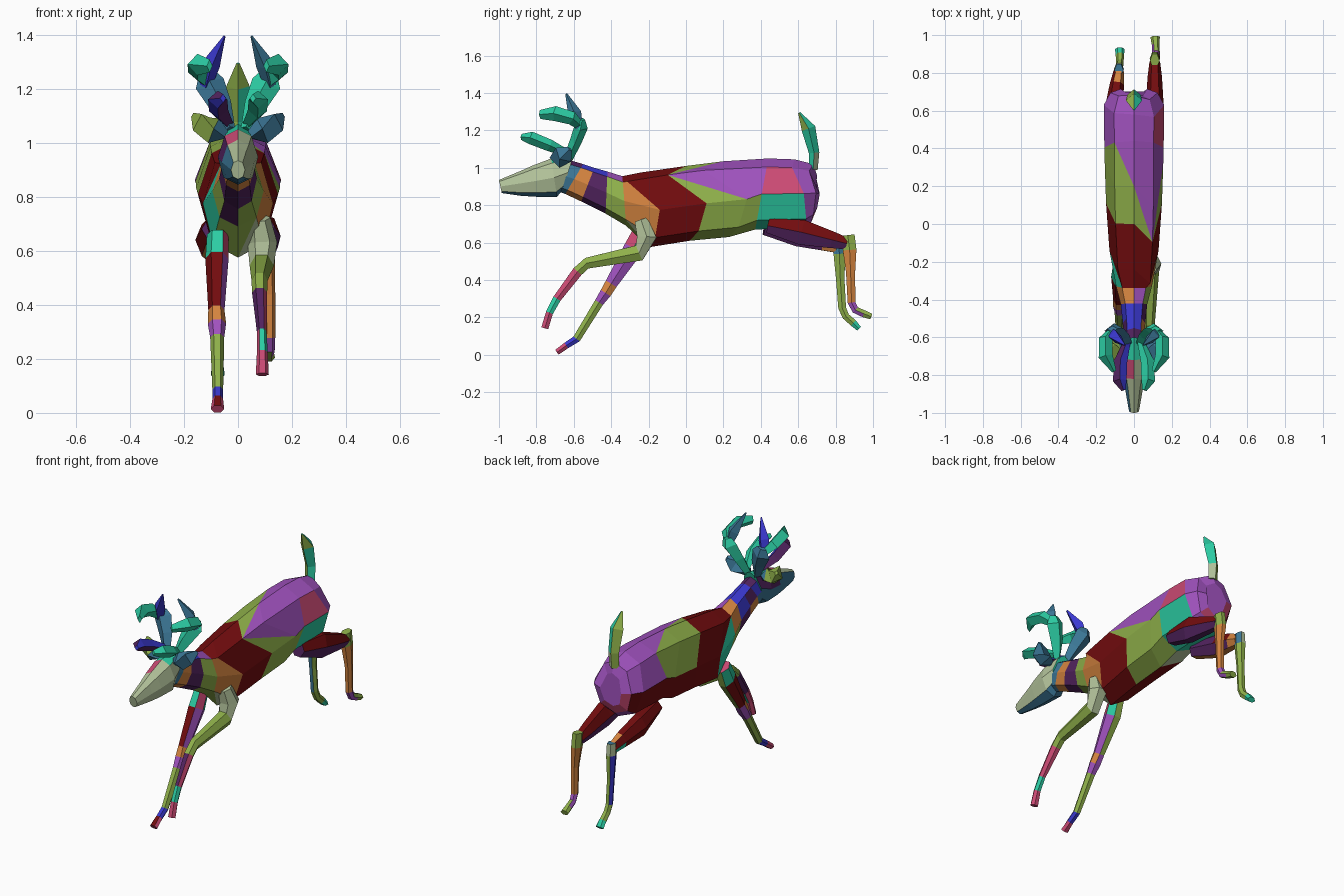
import bpy, bmesh, math
from mathutils import Vector

cube = bpy.data.objects.get("Cube")
if cube:
    bpy.data.objects.remove(cube, do_unlink=True)

# Patchwork palette: letter -> (name, sRGB colour)
PALETTE = {
    "G": ("olive_green", 0x8FB04A), "R": ("dark_red", 0x720C0E),
    "P": ("purple", 0xA052BE), "V": ("dark_violet", 0x52235F),
    "T": ("teal", 0x2CCDA4), "B": ("blue", 0x3B39D2),
    "S": ("slate_blue", 0x3C7898), "O": ("orange", 0xD4843F),
    "K": ("pink", 0xCB4A74), "L": ("sage", 0xB2C29A),
}
LETTERS = "".join(PALETTE)


def linear(c):
    return c / 12.92 if c <= 0.04045 else ((c + 0.055) / 1.055) ** 2.4


MATERIALS = []
for label, code in PALETTE.values():
    rgba = [linear(((code >> s) & 255) / 255) for s in (16, 8, 0)] + [1.0]
    mat = bpy.data.materials.new(label)
    mat.use_nodes = True
    mat.diffuse_color = rgba
    bsdf = mat.node_tree.nodes["Principled BSDF"]
    bsdf.inputs["Base Color"].default_value = rgba
    bsdf.inputs["Roughness"].default_value = 0.8
    MATERIALS.append(mat)


def skin(name, rings, paint):
    """Join rings with faces. Paint has a row per band and a mark per side:
    one letter for a quad, X/Y or X|Y for two triangles (front one first)."""
    bm = bmesh.new()
    loops = [[bm.verts.new(p) for p in ring] for ring in rings]
    n = len(rings[0])

    def add(verts, letter):
        bm.faces.new(verts).material_index = LETTERS.index(letter)

    for a, b, row in zip(loops, loops[1:], paint):
        marks = row.split() if " " in row else row
        for i in range(n):
            j = (i + 1) % n
            mark = marks[i % len(marks)]
            if "/" in mark:
                add((a[i], a[j], b[j]), mark[0])
                add((a[i], b[j], b[i]), mark[2])
            elif "|" in mark:
                add((a[i], a[j], b[i]), mark[0])
                add((a[j], b[j], b[i]), mark[2])
            else:
                add((a[i], a[j], b[j], b[i]), mark)
    add(loops[0], paint[0][0])
    add(loops[-1], paint[-1][0])
    bmesh.ops.recalc_face_normals(bm, faces=bm.faces)
    mesh = bpy.data.meshes.new(name)
    bm.to_mesh(mesh)
    bm.free()
    for mat in MATERIALS:
        mesh.materials.append(mat)
    obj = bpy.data.objects.new(name, mesh)
    bpy.context.scene.collection.objects.link(obj)


# Half outline of a trunk section: share of width, share of height, share of bend
SECTION = [(0, 1, 0), (0.66, 0.88, -1), (1, 0.5, 1), (0.72, 0.13, 0.5),
           (0, 0, 0), (-0.72, 0.13, 0.5), (-1, 0.5, 1), (-0.66, 0.88, 0)]


def trunk(name, stations, paint):
    """Stations: top y, top z, bottom y, bottom z, half width, zigzag bend in y."""
    skin(name, [[(sx * w, by + (ty - by) * h + bend * k, bz + (tz - bz) * h)
                 for sx, h, k in SECTION]
                for ty, tz, by, bz, w, bend in stations], paint)


def limb(name, path, paint, sides=6):
    """Path: x, y, z, sideways radius, depth radius."""
    pts = [Vector(p[:3]) for p in path]
    rings = []
    for k, p in enumerate(path):
        t = (pts[min(k + 1, len(pts) - 1)] - pts[max(k - 1, 0)]).normalized()
        u = (Vector((1, 0, 0)) - t * t.x).normalized()
        v = t.cross(u)
        angles = [math.tau * i / sides for i in range(sides)]
        rings.append([pts[k] + u * math.cos(a) * p[3] + v * math.sin(a) * p[4]
                      for a in angles])
    skin(name, rings, paint)


# Body and neck, from throat to rump
trunk("body", [
    (-0.62, 1.04, -0.70, 0.88, 0.055, 0),
    (-0.55, 1.02, -0.645, 0.86, 0.055, 0),
    (-0.49, 1.00, -0.56, 0.82, 0.06, 0),
    (-0.42, 0.98, -0.43, 0.755, 0.07, 0),
    (-0.34, 0.955, -0.32, 0.69, 0.095, 0),
    (-0.24, 0.975, -0.20, 0.575, 0.13, 0.08),
    (0.00, 1.01, 0.02, 0.61, 0.148, 0.10),
    (0.20, 1.035, 0.23, 0.63, 0.155, 0.11),
    (0.44, 1.05, 0.37, 0.67, 0.157, 0),
    (0.58, 1.045, 0.64, 0.68, 0.16, 0.02),
    (0.68, 1.02, 0.67, 0.71, 0.125, 0.02),
    (0.70, 0.96, 0.69, 0.76, 0.07, 0.02),
], ["VSSSSSBV", "BOOOOOVB", "BVVVVVBB", "PGGGVGOO", "R O O G/L G T T|R R", "RRRRRRRR",
    "G|P G/P G G R R G G", "P P G G L R G G|P", "PKTTTRPP", "PPPPPRPP", "PPPKKKPP"])

# Head
trunk("head", [
    (-1.00, 0.935, -0.985, 0.865, 0.026, 0),
    (-0.88, 0.985, -0.88, 0.85, 0.046, 0),
    (-0.82, 1.012, -0.80, 0.845, 0.06, 0),
    (-0.72, 1.05, -0.69, 0.845, 0.075, 0),
    (-0.60, 1.07, -0.66, 0.88, 0.058, 0),
], ["LLLSSSSL", "LLLSSSSL", "LLLSSSVK", "TLLSSSVT"])

# Ears and antlers, mirrored, with their own patches on each side
for s, side, ear, beam, brow, curl, spike in (
        (1, "left", "S", "T", "T", "T", "S"), (-1, "right", "G", "S", "BV", "T", "B")):
    limb(side + "_ear", [
        (s * 0.045, -0.66, 1.03, 0.02, 0.02), (s * 0.09, -0.67, 1.045, 0.05, 0.06),
        (s * 0.135, -0.655, 1.07, 0.045, 0.055), (s * 0.165, -0.62, 1.10, 0.01, 0.015),
    ], ["S", ear, ear], 4)
    limb(side + "_antler_beam", [
        (s * 0.03, -0.63, 1.05, 0.02, 0.025), (s * 0.065, -0.59, 1.14, 0.042, 0.032),
        (s * 0.105, -0.56, 1.22, 0.055, 0.036), (s * 0.115, -0.555, 1.26, 0.03, 0.015),
    ], [beam] * 3, 4)
    limb(side + "_brow_tine", [
        (s * 0.035, -0.62, 1.07, 0.018, 0.018), (s * 0.072, -0.73, 1.12, 0.036, 0.032),
        (s * 0.075, -0.83, 1.16, 0.036, 0.034), (s * 0.055, -0.88, 1.165, 0.012, 0.016),
    ], [brow] * 3, 4)
    limb(side + "_curled_tine", [
        (s * 0.11, -0.56, 1.22, 0.022, 0.022), (s * 0.15, -0.61, 1.265, 0.036, 0.036),
        (s * 0.15, -0.70, 1.29, 0.038, 0.04), (s * 0.105, -0.78, 1.285, 0.012, 0.024),
    ], [curl] * 3, 4)
    limb(side + "_spike_tine", [
        (s * 0.12, -0.57, 1.21, 0.022, 0.02), (s * 0.10, -0.595, 1.29, 0.034, 0.036),
        (s * 0.05, -0.64, 1.395, 0.004, 0.006),
    ], [spike] * 2, 4)

# Tail
limb("tail", [
    (0, 0.68, 0.99, 0.032, 0.024), (0, 0.685, 1.08, 0.035, 0.028),
    (0, 0.655, 1.21, 0.043, 0.038), (0, 0.605, 1.295, 0.006, 0.006),
], ["LGGT", "TGGT", "TGGG"], 4)

# Front legs
limb("left_front_leg", [
    (0.08, -0.24, 0.72, 0.04, 0.04), (0.09, -0.21, 0.63, 0.055, 0.06),
    (0.088, -0.25, 0.545, 0.045, 0.05), (0.08, -0.53, 0.49, 0.03, 0.034),
    (0.08, -0.58, 0.445, 0.028, 0.032), (0.088, -0.69, 0.30, 0.018, 0.025),
    (0.09, -0.73, 0.225, 0.02, 0.022), (0.09, -0.755, 0.142, 0.024, 0.022),
], ["L", "L", "G", "G", "KVVVKK", "TTKKTT", "K"])
limb("right_front_leg", [
    (-0.075, -0.24, 0.66, 0.04, 0.05), (-0.078, -0.28, 0.57, 0.043, 0.06),
    (-0.08, -0.40, 0.38, 0.03, 0.038), (-0.078, -0.43, 0.33, 0.034, 0.035),
    (-0.077, -0.465, 0.28, 0.026, 0.028), (-0.075, -0.585, 0.085, 0.02, 0.024),
    (-0.075, -0.64, 0.05, 0.02, 0.02), (-0.076, -0.69, 0.014, 0.025, 0.018),
], ["KTTTGT", "PRRRGP", "OOOPPO", "P", "G", "B", "KRKKKK"])

# Hind legs
limb("left_thigh", [
    (0.09, 0.44, 0.69, 0.045, 0.045), (0.11, 0.62, 0.655, 0.048, 0.078),
    (0.11, 0.78, 0.615, 0.038, 0.052), (0.11, 0.86, 0.595, 0.028, 0.036),
], ["VVVRRR"] * 3)
limb("left_hind_leg", [
    (0.11, 0.865, 0.64, 0.025, 0.042), (0.11, 0.875, 0.56, 0.027, 0.042),
    (0.118, 0.88, 0.44, 0.02, 0.028), (0.118, 0.885, 0.28, 0.02, 0.024),
    (0.117, 0.905, 0.24, 0.02, 0.022), (0.114, 0.95, 0.22, 0.02, 0.022),
    (0.112, 0.99, 0.205, 0.025, 0.018),
], ["G", "O", "O", "P", "PGPPGG", "G"])
limb("right_thigh", [
    (-0.09, 0.42, 0.68, 0.045, 0.045), (-0.11, 0.60, 0.64, 0.048, 0.07),
    (-0.09, 0.74, 0.60, 0.038, 0.05), (-0.08, 0.81, 0.575, 0.028, 0.035),
], ["VORRRV", "VORRRR", "OOTROO"])
limb("right_hind_leg", [
    (-0.08, 0.815, 0.61, 0.024, 0.036), (-0.08, 0.82, 0.54, 0.027, 0.036),
    (-0.08, 0.825, 0.40, 0.02, 0.026), (-0.077, 0.835, 0.25, 0.02, 0.024),
    (-0.075, 0.855, 0.205, 0.02, 0.022), (-0.075, 0.895, 0.17, 0.022, 0.022),
    (-0.075, 0.925, 0.14, 0.026, 0.016),
], ["SSLLLS", "GSBBGG", "GSBBGG", "G", "G", "T"])
